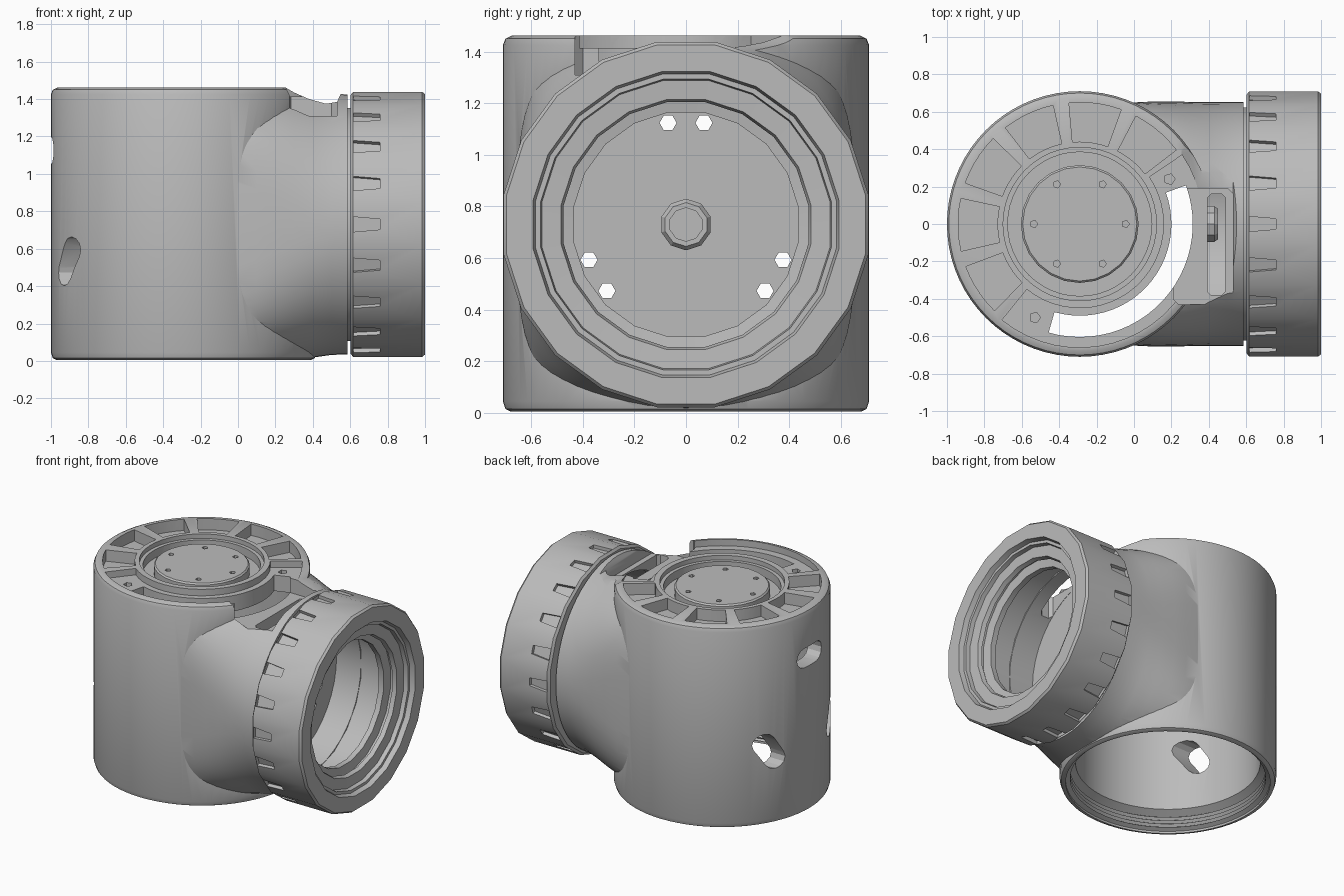
import bpy, bmesh, math
from math import pi, cos, sin, radians
from mathutils import Matrix

if "Cube" in bpy.data.objects:
    bpy.data.objects.remove(bpy.data.objects["Cube"])

grey = bpy.data.materials.new("plain grey")
grey.use_nodes = True
colour = (0.5, 0.5, 0.5, 1)
grey.diffuse_color = colour
grey.node_tree.nodes["Principled BSDF"].inputs["Base Color"].default_value = colour

CX, AXIS_Z = -0.29, 0.73          # upright axis position, side bore height
UPRIGHT = Matrix.Translation((CX, 0, 0))
SIDE = Matrix.Translation((0, 0, AXIS_Z)) @ Matrix.Rotation(pi / 2, 4, 'Y')


def make(name, bm):
    bmesh.ops.remove_doubles(bm, verts=bm.verts, dist=1e-5)
    bmesh.ops.recalc_face_normals(bm, faces=bm.faces)
    mesh = bpy.data.meshes.new(name)
    bm.to_mesh(mesh)
    bm.free()
    ob = bpy.data.objects.new(name, mesh)
    bpy.context.collection.objects.link(ob)
    return ob


def lathe(name, profile, place, seg=64, turn=0.0):
    """Spin (radius, height) points about local z."""
    bm = bmesh.new()
    rings = [[bm.verts.new((r * cos(turn + 2 * pi * i / seg), r * sin(turn + 2 * pi * i / seg), h))
              for i in range(seg)] if r else [bm.verts.new((0, 0, h))] for r, h in profile]
    for a, b in zip(rings, rings[1:] + rings[:1]):
        if len(a) == len(b) == 1:
            continue
        for i in range(seg):
            j = (i + 1) % seg
            loop = [a[i % len(a)], a[j % len(a)], b[j % len(b)], b[i % len(b)]]
            bm.faces.new(list(dict.fromkeys(loop)))
    bm.transform(place)
    return make(name, bm)


def drum(name, r, lo, hi, place=UPRIGHT, seg=48):
    return lathe(name, [(0, lo), (r, lo), (r, hi), (0, hi)], place, seg)


def prisms(name, outlines, lo, hi, axis='Z'):
    """Extrude separate outlines along z (x, y), x (y, z) or y (x, z)."""
    spot = {'Z': lambda u, v, h: (u, v, h), 'X': lambda u, v, h: (h, u, v),
            'Y': lambda u, v, h: (u, h, v)}[axis]
    bm = bmesh.new()
    for pts in outlines:
        ends = [[bm.verts.new(spot(u, v, h)) for u, v in pts] for h in (lo, hi)]
        for e in ends:
            bm.faces.new(e)
        for i in range(len(pts)):
            j = (i + 1) % len(pts)
            bm.faces.new((ends[0][i], ends[0][j], ends[1][j], ends[1][i]))
    return make(name, bm)


def dot(u, v, r, n=6):
    return [(u + r * cos(2 * pi * i / n), v + r * sin(2 * pi * i / n)) for i in range(n)]


def sector(r0, r1, a0, a1, n=5):
    steps = [radians(a0 + (a1 - a0) * i / n) for i in range(n + 1)]
    return ([(CX + r1 * cos(a), r1 * sin(a)) for a in steps]
            + [(CX + r0 * cos(a), r0 * sin(a)) for a in reversed(steps)])


def rect(x0, x1, y0, y1, c=0.03):
    return [(x0 + c, y0), (x1 - c, y0), (x1, y0 + c), (x1, y1 - c),
            (x1 - c, y1), (x0 + c, y1), (x0, y1 - c), (x0, y0 + c)]


def obround(centre, length, r, angle, n=6):
    pts = []
    for side in (0, 1):
        for i in range(n + 1):
            a = angle - pi / 2 + side * pi + pi * i / n
            s = length / 2 * (1 - 2 * side)
            pts.append((centre[0] + s * cos(angle) + r * cos(a), centre[1] + s * sin(angle) + r * sin(a)))
    return pts


def finish(ob, cutters=(), joins=()):
    """Apply booleans, drop the helpers, then shade and colour."""
    for op, helpers in (('UNION', joins), ('DIFFERENCE', cutters)):
        for h in helpers:
            h.hide_render = True
            mod = ob.modifiers.new(h.name, 'BOOLEAN')
            mod.operation, mod.object, mod.solver = op, h, 'EXACT'
    bpy.context.view_layer.update()
    mesh = bpy.data.meshes.new_from_object(ob.evaluated_get(bpy.context.evaluated_depsgraph_get()))
    ob.modifiers.clear()
    ob.data = mesh
    for h in list(cutters) + list(joins):
        bpy.data.objects.remove(h)
    mesh.materials.clear()
    mesh.materials.append(grey)
    for p in mesh.polygons:
        p.material_index = 0
        p.use_smooth = True
    mesh.set_sharp_from_angle(angle=radians(28))
    return ob


# Upright housing drum with rounded rims
housing = lathe("housing", [(0, 0.005), (0.68, 0.005), (0.7, 0.015), (0.71, 0.045), (0.71, 1.425),
                            (0.7, 1.45), (0.675, 1.462), (0, 1.462)], UPRIGHT, 72)

# Side branch: sections swell from round to squarish to blend into the drum
bm = bmesh.new()
rings = []
for x, hy, hz, n in [(-0.2, .645, .70, 4), (0, .65, .718, 3.9), (.1, .655, .722, 3.5), (.2, .655, .722, 3.0),
                     (.3, .653, .72, 2.6), (.4, .652, .712, 2.25), (.5, .652, .698, 2.05), (.585, .652, .695, 2)]:
    ring = []
    for i in range(64):
        c, s = cos(2 * pi * i / 64), sin(2 * pi * i / 64)
        ring.append(bm.verts.new((x, math.copysign(hy * abs(c) ** (2 / n), c),
                                  AXIS_Z + math.copysign(hz * abs(s) ** (2 / n), s))))
    rings.append(ring)
for a, b in zip(rings, rings[1:]):
    for i in range(64):
        j = (i + 1) % 64
        bm.faces.new((a[i], a[j], b[j], b[i]))
bm.faces.new(rings[0])
bm.faces.new(rings[-1])
branch = make("branch", bm)

# Lower cavity with a threaded mouth, and the wide chamber in the branch
thread = [(0, -0.1), (0.67, -0.1), (0.67, 0.02)]
for i in range(4):
    thread += [(0.64, 0.035 + i * 0.025), (0.655, 0.045 + i * 0.025)]
cavity = lathe("cavity", thread + [(0.605, 0.15), (0.605, 1.3), (0, 1.3)], UPRIGHT, 60)
chamber = drum("chamber", 0.57, 0.39, 0.8, SIDE, 40)

# Bolt pairs through the inner wall, with access slots in the far wall
bolts, slots = [], []
for mid in (90, 210, 330):
    for off in (-10, 10):
        a = radians(mid + off)
        bolts.append(dot(0.4 * cos(a), AXIS_Z + 0.4 * sin(a), 0.033))
    a = radians(mid)
    slots.append(obround((0.395 * cos(a), AXIS_Z + 0.395 * sin(a)), 0.14, 0.07, a + pi / 2))
bolt_holes = prisms("bolt_holes", bolts, 0.0, 0.5, 'X')
access_slots = prisms("access_slots", slots, -1.2, -0.6, 'X')

# Top recesses: saddle slope, hub groove, wedge pockets, cable slot and side pocket
saddle = [(0.24, 1.47), (0.3, 1.435), (0.38, 1.4), (0.47, 1.375), (0.53, 1.385), (0.55, 1.43),
          (0.55, 1.7), (0.24, 1.7)]
cuts = [cavity, chamber, bolt_holes, access_slots,
        prisms("saddle_slope", [saddle], -0.9, 0.9, 'Y'),
        drum("hub_step", 0.41, 1.43, 1.6),
        drum("hub_groove", 0.385, 1.37, 1.6),
        prisms("wedge_pockets", [sector(0.44, 0.65, 50 + 32.6 * k - 12.5, 50 + 32.6 * k + 12.5)
                                 for k in range(6)], 1.38, 1.6),
        prisms("slot_recess", [sector(0.45, 0.66, -129, 34, 24)], 1.415, 1.6),
        prisms("cable_slot", [sector(0.49, 0.604, -106, 20, 24)], 1.2, 1.6),
        prisms("side_pocket", [rect(0.21, 0.53, -0.43, 0.19)], 1.31, 1.6),
        prisms("chamber_window", [rect(0.392, 0.49, -0.38, 0.16, 0.02)], 1.0, 1.6),
        prisms("boss_holes", [dot(0.19, 0.24, 0.03, 5), dot(-0.53, -0.5, 0.03, 5)], 1.36, 1.6)]
finish(housing, cuts, [branch])

# Output disc in the top with six small holes
disc = lathe("top_disc", [(0, 1.29), (0.315, 1.29), (0.315, 1.43), (0.305, 1.44), (0, 1.44)], UPRIGHT, 24)
holes = prisms("disc_holes", [dot(CX + 0.245 * cos(k * pi / 3), 0.245 * sin(k * pi / 3), 0.02, 5)
                              for k in range(6)], 1.39, 1.6)
finish(disc, [holes])

# Hollow hub on the wall at the end of the chamber
finish(lathe("chamber_hub", [(0.065, 0.38), (0.1, 0.38), (0.1, 0.43), (0.085, 0.45), (0.065, 0.45)],
             SIDE, 10))

# Faceted collar ring: stepped mouth with a thin lip, open sleeve behind it
collar = lathe("collar_ring", [(0.58, 0.54), (0.63, 0.54), (0.63, 0.602), (0.7, 0.602), (0.717, 0.615),
                               (0.717, 0.985), (0.705, 1.0), (0.6, 1.0), (0.59, 0.965), (0.57, 0.965),
                               (0.565, 0.935), (0.49, 0.93), (0.48, 0.9), (0.505, 0.895), (0.505, 0.87),
                               (0.44, 0.86), (0.44, 0.82), (0.58, 0.81)], SIDE, 20, pi / 20)

# Tapered grip notches, one on each facet
bm = bmesh.new()
for k in range(20):
    turn = Matrix.Translation((0, 0, AXIS_Z)) @ Matrix.Rotation(k * pi / 10, 4, 'X')
    ends = [[bm.verts.new(turn @ Matrix.Translation((x, y, z)).translation)
             for x, y in ((0.618, -0.04), (0.758, -0.028), (0.758, 0.028), (0.618, 0.04))]
            for z in (0.685, 0.76)]
    for e in ends:
        bm.faces.new(e)
    for i in range(4):
        j = (i + 1) % 4
        bm.faces.new((ends[0][i], ends[0][j], ends[1][j], ends[1][i]))
finish(collar, [make("grip_notches", bm)])
